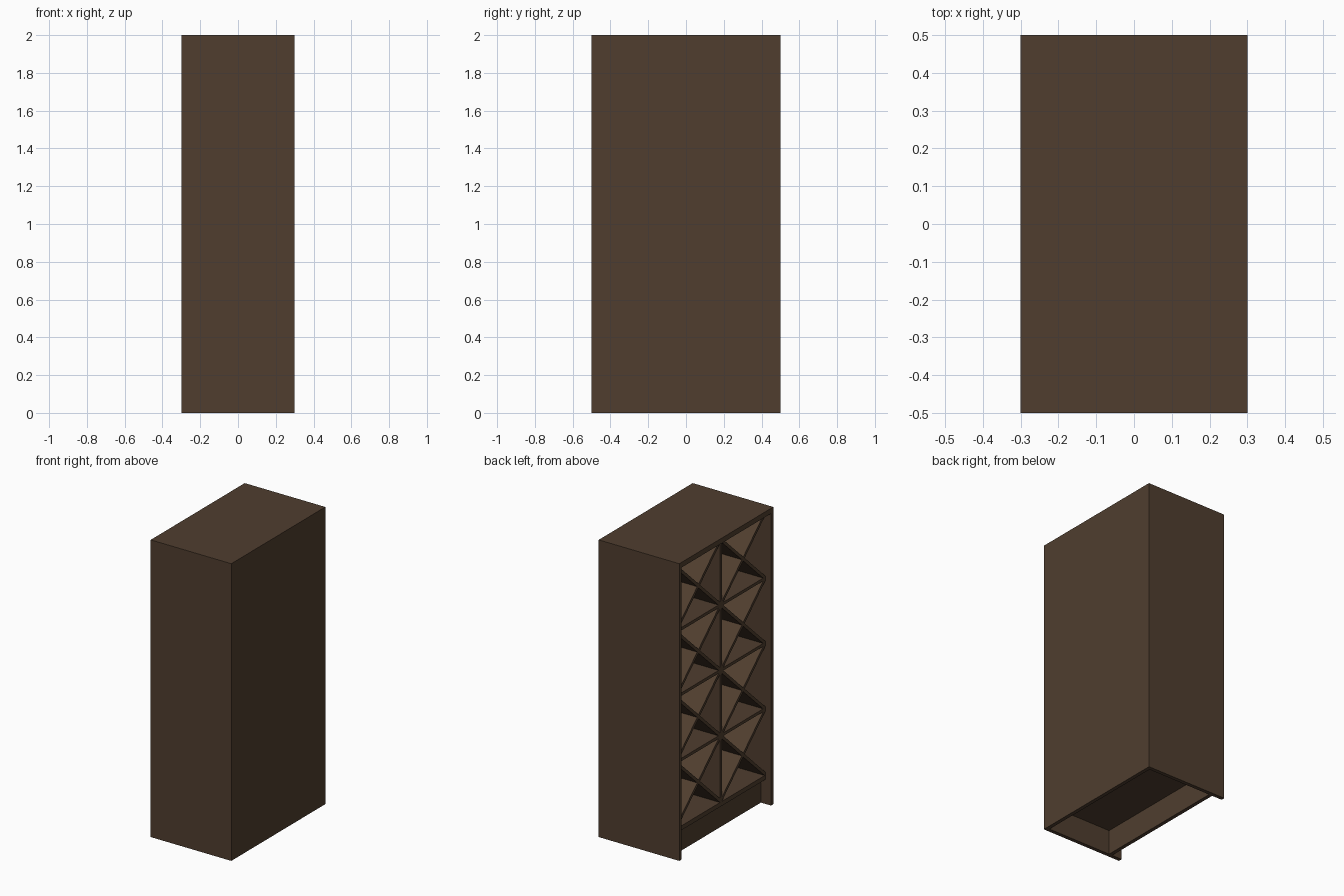
import bpy, math

if "Cube" in bpy.data.objects:
    bpy.data.objects.remove(bpy.data.objects["Cube"])

wood = bpy.data.materials.new("dark brown wood")
wood.diffuse_color = (0.080, 0.048, 0.028, 1)
wood.use_nodes = True
wood.node_tree.nodes["Principled BSDF"].inputs["Base Color"].default_value = wood.diffuse_color


def board(name, lo, hi, tilt=0.0):
    """Box between two corners, optionally turned about the x axis."""
    size = [b - a for a, b in zip(lo, hi)]
    mid = [(a + b) / 2 for a, b in zip(lo, hi)]
    bpy.ops.mesh.primitive_cube_add(size=1, location=mid, rotation=(tilt, 0, 0))
    ob = bpy.context.object
    ob.name = name
    ob.scale = size
    ob.data.materials.append(wood)
    return ob


T = 0.025            # carcass board thickness
F = -0.26            # front of the recessed rack (open side faces -x)
B = 0.3 - T          # inner face of the back
W = 0.5 - T          # inner half width
Z0, STEP, ROWS = 0.2, 0.44, 4
ZT = Z0 + STEP * ROWS
H = 0.01             # half thickness of rack boards

# Carcass
for s, side in ((-1, "left"), (1, "right")):
    y0, y1 = sorted((s * 0.5, s * W))
    board(side + "_side_panel", (-0.3, y0, 0), (0.3, y1, ZT + 0.01))
board("top_panel", (-0.3, -0.5, ZT + 0.005), (0.3, 0.5, 2))
board("back_panel", (B, -W, 0), (0.3, W, ZT + 0.01))
board("bottom_shelf", (F, -W, Z0 - 0.035), (B, W, Z0 - 0.005))
board("plinth", (-0.225, -W, 0), (-0.2, W, Z0 - 0.035))

# Rack: middle divider, shelves and crossed diagonals
board("middle_divider", (F, -H, Z0 - 0.01), (B, H, ZT + 0.01))
for k in range(1, ROWS):
    z = Z0 + STEP * k
    board("rack_shelf", (F, -W, z - H), (B, W, z + H))

length = math.hypot(W, STEP)
angle = math.atan2(STEP, W)
for k in range(ROWS):
    zc = Z0 + STEP * (k + 0.5)
    for yc in (-W / 2, W / 2):
        for s in (-1, 1):
            board("diagonal_divider", (F, yc - length / 2, zc - H),
                  (B, yc + length / 2, zc + H), s * angle)
